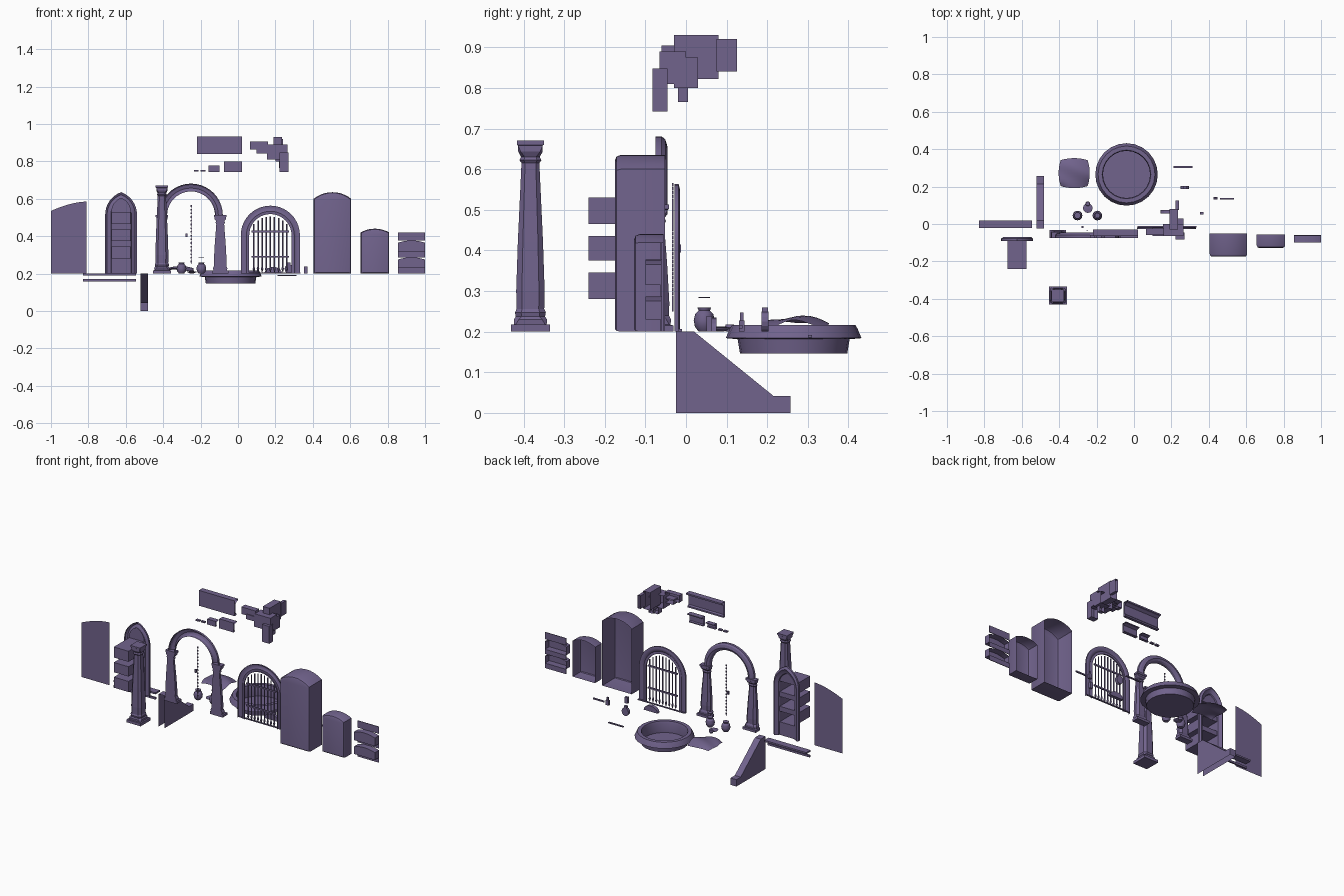
import bpy
from math import sin, cos, pi, sqrt, atan2

if "Cube" in bpy.data.objects:
    bpy.data.objects.remove(bpy.data.objects["Cube"])

purple = bpy.data.materials.new("purple_stone")
purple.diffuse_color = (0.165, 0.125, 0.265, 1)
purple.use_nodes = True
purple.node_tree.nodes["Principled BSDF"].inputs["Base Color"].default_value = purple.diffuse_color


def mesh(name, verts, faces, smooth=False):
    me = bpy.data.meshes.new(name)
    me.from_pydata(verts, [], faces)
    me.materials.append(purple)
    ob = bpy.data.objects.new(name, me)
    bpy.context.collection.objects.link(ob)
    if smooth:
        bpy.context.view_layer.objects.active = ob
        ob.select_set(True)
        bpy.ops.object.shade_smooth_by_angle()
        ob.select_set(False)
    return ob


def loft(name, rings, closed=True, cap0=False, cap1=False, smooth=False):
    n = len(rings[0])
    verts = [v for r in rings for v in r]
    faces = [(k*n + i, k*n + (i+1) % n, (k+1)*n + (i+1) % n, (k+1)*n + i)
             for k in range(len(rings) - 1) for i in range(n if closed else n - 1)]
    if cap0:
        faces.append(tuple(range(n))[::-1])
    if cap1:
        faces.append(tuple(range((len(rings)-1)*n, len(rings)*n)))
    return mesh(name, verts, faces, smooth)


def box(name, x0, x1, y0, y1, z0, z1, cap0=True, cap1=True):
    # cap0 / cap1 close the -y and +y sides
    return loft(name, [[(x0, y, z0), (x1, y, z0), (x1, y, z1), (x0, y, z1)] for y in (y0, y1)],
                cap0=cap0, cap1=cap1)


def slab(name, outline, y0, y1, cap1=True):
    return loft(name, [[(x, y, z) for x, z in outline] for y in (y0, y1)], cap0=True, cap1=cap1)


def lathe(name, x, y, prof, n=12):
    return loft(name, [[(x + r*cos(2*pi*i/n), y + r*sin(2*pi*i/n), z) for i in range(n)]
                       for r, z in prof], cap0=True, cap1=True, smooth=True)


def round_arch(cx, w, z0, spring, n=20):
    return ([(cx + w, z0)] + [(cx + w*cos(pi*i/n), spring + w*sin(pi*i/n)) for i in range(n+1)]
            + [(cx - w, z0)])


def segment_arch(cx, w, z0, side, top, n=10):
    h = top - side
    r = (w*w + h*h) / (2*h)
    a = atan2(w, r - h)
    return ([(cx + w, z0)] + [(cx + r*sin(a - 2*a*i/n), top - r + r*cos(a - 2*a*i/n)) for i in range(n+1)]
            + [(cx - w, z0)])


def gothic_arch(cx, w, z0, spring, n=8):
    # each side is an arc centred past the middle line
    c = 0.5*w
    r = w + c
    a = atan2(sqrt(r*r - c*c), c)
    right = [(r*cos(a*i/n) - c, spring + r*sin(a*i/n)) for i in range(n+1)]
    return ([(cx + w, z0)] + [(cx + x, z) for x, z in right]
            + [(cx - x, z) for x, z in right[-2::-1]] + [(cx - w, z0)])


def moulding(name, outline, prof):
    return loft(name, [[(x, y, z) for x, z in outline(i)] for i, y in prof],
                closed=False, smooth=True)


def column(name, cx, cy, prof, half=False):
    # blocks keep square corners (k near 1), the shaft is chamfered
    rings = []
    for h, z, k in prof:
        pts = [(h, -h*k), (h, h*k), (h*k, h), (-h*k, h), (-h, h*k), (-h, -h*k), (-h*k, -h), (h*k, -h)]
        rings.append([(cx + x, cy + (max(y, 0) if half else y), z) for x, y in pts])
    loft(name, rings, cap0=True, cap1=True)


# half panel with curved top
half = [(-1, .2), (-.81, .2)] + [(-.81 - .19*t/8, .585 - .05*(t/8)**1.7) for t in range(9)]
mesh("curved_panel", [(x, -.087, z) for x, z in half], [tuple(range(len(half)))])

# pointed niche with three recesses
gcx = -.625
moulding("pointed_frame", lambda i: gothic_arch(gcx, .085 - i, .2, .515),
         [(0, -.09), (0, -.078), (.01, -.07), (.02, -.078), (.03, -.082), (.034, -.09)])
levels = [(.28, .345), (.375, .435), (.465, .53)]
zs = [.2] + [z for p in levels for z in p]
for k in range(0, 6, 2):
    box("niche_wall", gcx - .052, gcx + .052, -.09, -.088, zs[k], zs[k+1])
slab("niche_top_wall", gothic_arch(gcx, .052, .53, .531), -.09, -.088)
for z0, z1 in levels:
    box("niche_recess", gcx - .05, gcx + .05, -.24, -.088, z0, z1, cap1=False)

# freestanding column and arch carried by half columns
column("column", -.407, -.383, [
    (.048, .2, 1), (.048, .217, 1), (.04, .218, .9), (.041, .23, .7), (.036, .237, .6),
    (.038, .247, .6), (.034, .256, .6), (.035, .3, .6), (.031, .42, .6), (.022, .615, .6),
    (.027, .622, .6), (.023, .63, .6), (.03, .643, .8), (.03, .658, 1), (.033, .66, 1), (.033, .67, 1)])
for x in (-.407, -.095):
    column("arch_column", x, -.075, [
        (.044, .2, 1), (.044, .215, 1), (.037, .217, .9), (.038, .23, .7), (.033, .24, .6),
        (.034, .27, .6), (.029, .36, .6), (.021, .465, .6), (.026, .472, .6), (.022, .48, .6),
        (.03, .49, .8), (.03, .5, 1), (.033, .502, 1), (.033, .513, 1)], half=True)
moulding("round_arch", lambda i: round_arch(-.251, .17 - i, .508, .511),
         [(0, -.075), (0, -.06), (.008, -.051), (.024, -.046), (.036, -.051), (.042, -.06), (.042, -.075)])

# hanging chain
for k in range(32):
    z = .25 + k*.0099
    d = .003 if k % 2 else .001
    box("chain_link", -.25 - d, -.25 + d, -.034, -.031, z, z + .009)
box("chain_handle", -.28, -.27, -.022, -.012, .395, .415)

# gate with moulded frame and pointed bars
gx = .173
moulding("gate_frame", lambda i: round_arch(gx, .158 - i, .2, .405),
         [(0, -.028), (0, -.018), (.012, -.015), (.025, -.018), (.03, -.022), (.045, -.02), (.045, -.028)])
for k in range(-4, 5):
    x = gx + k*.022
    top = .405 + sqrt(.115**2 - (k*.022)**2) - .015
    lathe("gate_bar", x, -.022, [(.0006, .205), (.007, .225), (.004, .235), (.004, top)], 6)
for z in (.285, .42):
    box("gate_rail", gx - .1, gx + .1, -.026, -.018, z, z + .009)

# rounded-top niches, open at the front
for nm, cx, w, side, top, yb, yf in (("tall_niche", .505, .1, .6, .635, -.175, -.052),
                                     ("small_niche", .732, .076, .42, .44, -.128, -.055)):
    loft(nm, [[(x, y, z) for x, z in segment_arch(cx, w - i, .2 + i*.5, side - i*.7, top - i)]
              for i, y in ((.013, yb), (.004, yb + .004), (0, yb + .014), (0, yf))], cap0=True, smooth=True)

# shelf panel with two recesses
for z0, z1 in ((.2, .23), (.287, .315), (.377, .42)):
    box("shelf_wall", .855, 1, -.063, -.059, z0, z1)
for z0, z1 in ((.23, .287), (.315, .377)):
    slab("shelf_recess", segment_arch(.9275, .071, z0, z1 - .012, z1), -.1, -.06, cap1=False)

# fountain basin
n = 24
ring = [(.126, .147), (.126, .205), (.13, .216), (.152, .216), (.157, .208), (.167, .184),
        (.145, .182), (.138, .182), (.132, .146), (.1, .146)]
loft("basin", [[(-.04 + r*cos(2*pi*i/n), .265 + r*sin(2*pi*i/n), z) for i in range(n)]
               for r, z in ring], cap1=True, smooth=True)

# wavy water sheet
N = 10
vs = []
for j in range(N + 1):
    for i in range(N + 1):
        u, v = 2*i/N - 1, 2*j/N - 1
        vs.append((-.32 + .083*u*sqrt(1 - .25*v*v), .272 + .08*v*sqrt(1 - .25*u*u),
                   .237 - .012*u*u - .014*v*v + .004*sin(4*v + 2*u)))
mesh("wavy_sheet", vs, [(j*(N+1) + i, j*(N+1) + i+1, (j+1)*(N+1) + i+1, (j+1)*(N+1) + i)
                        for j in range(N) for i in range(N)], True)

# stair side wall, open at back and bottom
prof = [(.257, 0), (.257, .042), (.215, .042), (.02, .2), (-.025, .2), (-.025, 0)]
m = len(prof)
mesh("stair_side", [(x, y, z) for x in (-.522, -.482) for y, z in prof],
     [tuple(range(m)), tuple(range(m, 2*m))] + [(i, i+1, m+i+1, m+i) for i in range(4)])

# long floor trims
box("lower_trim", -.83, -.545, -.022, -.012, .158, .17)
box("upper_trim", -.83, -.545, -.022, .02, .19, .2)

# pots, flask and loose small items
for x in (-.302, -.196):
    lathe("pot", x, .045, [(.014, .2), (.023, .212), (.026, .228), (.022, .244), (.014, .252), (.017, .26)])
lathe("pot_lid", -.196, .045, [(.014, .283), (.014, .285)])
lathe("bowl", -.247, .085, [(.008, .2), (.024, .207), (.026, .21), (.004, .213)])
lathe("small_cup", -.247, .108, [(.01, .2), (.013, .21), (.01, .218)])
slab("round_flask", [(.272 + .023*cos(pi*i/7), .225 + .025*sin(pi*i/7)) for i in range(14)], .186, .203)
box("flask_neck", .263, .281, .187, .202, .248, .26)
box("bottle", .353, .371, .05, .064, .2, .238)
box("tall_bottle", .424, .446, .13, .144, .2, .228)
box("tall_bottle_neck", .43, .44, .133, .141, .228, .247)
slab("half_round_slab", [(.188 + .047*cos(pi*i/10), .2 + .035*sin(pi*i/10)) for i in range(11)], .055, .075)
box("hook_bar", .46, .535, .131, .139, .208, .216)
box("loose_bar", .21, .312, .3, .31, .186, .192)
box("wall_rod", .02, .335, -.018, -.01, .2, .206)


# cornice lengths, open at the back
def cornice(name, x0, x1, yb, yf, z0, z1):
    h, d = z1 - z0, yf - yb
    prof = [(yb, z0), (yb + .5*d, z0), (yb + .5*d, z0 + .1*h), (yb + .3*d, z0 + .18*h),
            (yb + .3*d, z0 + .78*h), (yb + .7*d, z0 + .88*h), (yf, z0 + .9*h), (yf, z1), (yb, z1), (yb, z0)]
    loft(name, [[(x, y, z) for y, z in prof] for x in (x0, x1)], closed=False)


cornice("long_cornice", -.22, .022, -.065, -.03, .838, .932)
cornice("short_cornice", -.075, .022, -.075, -.043, .742, .8)
cornice("shorter_cornice", -.157, -.1, -.075, -.045, .744, .777)
for x0 in (-.235, -.2):
    box("cornice_strip", x0, x0 + .025, -.075, -.06, .745, .753)

# stepped cluster of corner blocks
for b in ((.065, .16, -.06, -.025, .862, .905), (.1, .16, -.065, -.02, .842, .872),
          (.155, .265, -.065, 0, .81, .89), (.2, .265, -.03, .03, .8, .875),
          (.222, .27, -.083, -.045, .742, .848), (.19, .235, -.03, .08, .822, .93),
          (.222, .24, .075, .125, .84, .92), (.22, .25, -.02, .005, .765, .81)):
    box("corner_block", *b, cap1=False)
